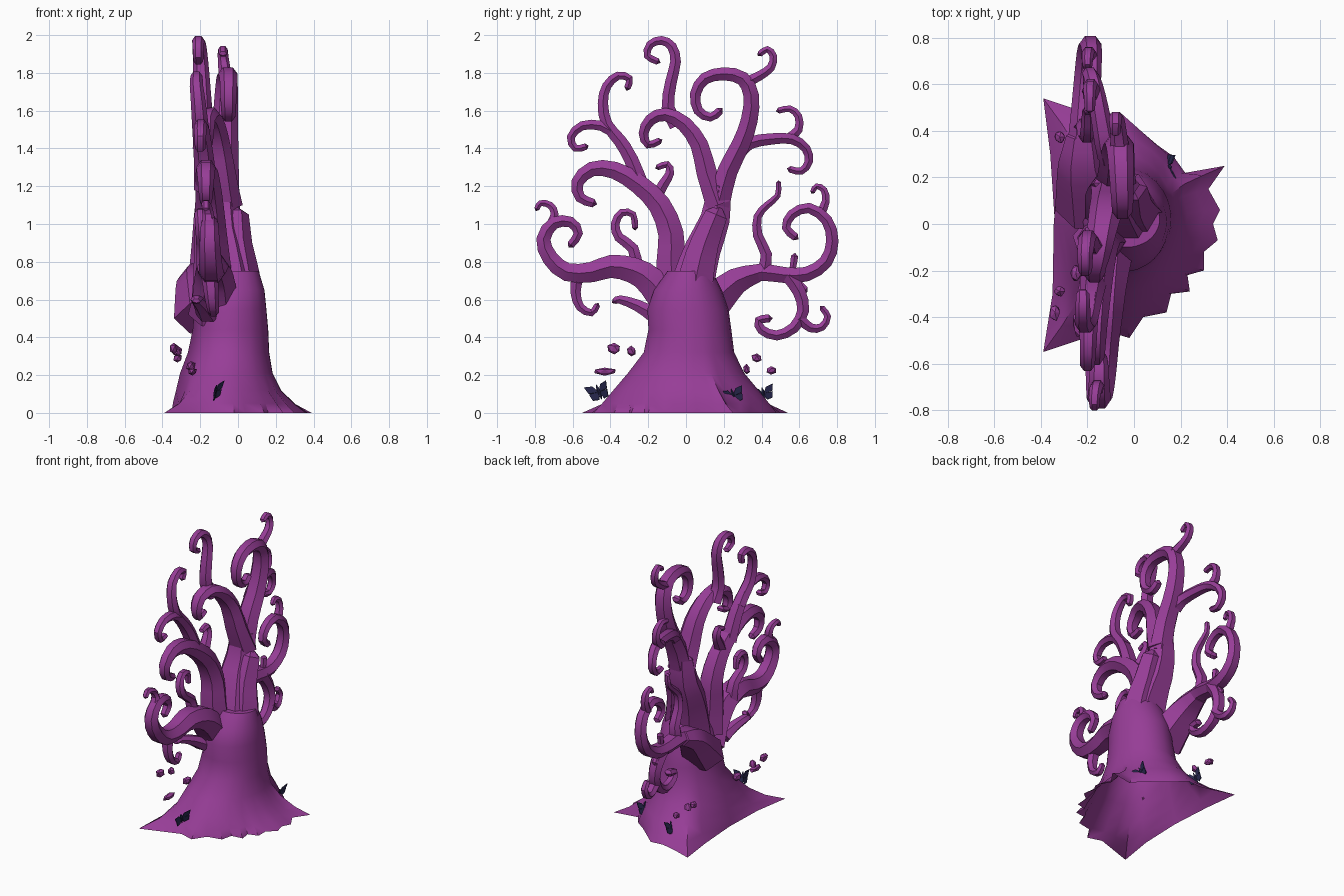
import bpy, bmesh, math, random
from mathutils import Vector

random.seed(4)


def material(name, rgb):
    m = bpy.data.materials.new(name)
    m.diffuse_color = (*rgb, 1)
    return m


PURPLE = material("purple bark", (0.31, 0.047, 0.31))
NAVY = material("dark navy wings", (0.025, 0.025, 0.09))


def finish(bm, name, mat, angle=35):
    bmesh.ops.recalc_face_normals(bm, faces=bm.faces[:])
    me = bpy.data.meshes.new(name)
    bm.to_mesh(me)
    bm.free()
    ob = bpy.data.objects.new(name, me)
    bpy.context.collection.objects.link(ob)
    me.materials.append(mat)
    if angle:
        bpy.ops.object.select_all(action='DESELECT')
        ob.select_set(True)
        bpy.context.view_layer.objects.active = ob
        bpy.ops.object.shade_smooth_by_angle(angle=math.radians(angle))
    return ob


def loft(bm, rings):
    for a, b in zip(rings, rings[1:]):
        n = len(a)
        for i in range(n):
            bm.faces.new((a[i], a[(i + 1) % n], b[(i + 1) % n], b[i]))


def spline(pts, sub=2):
    p = [Vector(q) for q in pts]
    p = [2 * p[0] - p[1]] + p + [2 * p[-1] - p[-2]]
    out = []
    for i in range(1, len(p) - 2):
        a, b, c, d = p[i - 1:i + 3]
        for k in range(sub):
            t = k / sub
            out.append(0.5 * (2 * b + (c - a) * t + (2 * a - 5 * b + 4 * c - d) * t * t
                              + (3 * b - a - 3 * c + d) * t ** 3))
    return out + [p[-2]]


def branch(name, x0, x1, r0, r1, pts, wide=1.25, power=0.7):
    """Tapered six-sided limb; pts are (y, z), x runs from x0 to x1."""
    line = spline(pts)
    n = len(line) - 1
    bm = bmesh.new()
    rings = []
    for i, q in enumerate(line):
        t = i / n
        tan = (line[min(i + 1, n)] - line[max(i - 1, 0)]).normalized()
        r = r0 + (r1 - r0) * t ** power
        x = x0 + (x1 - x0) * min(1, 1.6 * t)
        ring = []
        for k in range(6):
            a = k * math.pi / 3
            s = math.sin(a) * r
            ring.append(bm.verts.new((x + math.cos(a) * r * wide,
                                      q.x - tan.y * s, q.y + tan.x * s)))
        rings.append(ring)
    loft(bm, rings)
    bm.faces.new(rings[0])
    tip = line[-1] + (line[-1] - line[-2]).normalized() * r1 * 0.8
    v = bm.verts.new((x1, tip.x, tip.y))
    for k in range(6):
        bm.faces.new((rings[-1][k], rings[-1][(k + 1) % 6], v))
    finish(bm, name, PURPLE)


# Trunk: ragged spreading skirt with a straight back edge, rising to a rounded stem
outline = [(.39, .25), (.32, .15), (.37, .06), (.34, 0), (.36, -.07), (.30, -.12), (.30, -.2),
           (.23, -.22), (.24, -.29), (.16, -.30), (.14, -.38), (.04, -.40), (-.02, -.49),
           (-.12, -.46), (-.24, -.50), (-.39, -.55), (-.35, -.3), (-.34, 0), (-.36, .3),
           (-.39, .54), (-.27, .5), (-.15, .47), (-.06, .48), (.03, .40), (.10, .34), (.17, .29), (.22, .22)]
bm = bmesh.new()
rings = [[bm.verts.new((x, y, 0)) for x, y in outline]]
for z, cx, cy, rx, ry, mix in [(.05, -.06, 0, .29, .40, .5), (.12, -.065, 0, .26, .36, .2),
                               (.21, -.065, 0, .24, .30, .05), (.32, -.05, .015, .215, .24, 0),
                               (.44, -.04, .02, .20, .22, 0), (.55, -.04, .01, .19, .215, 0),
                               (.65, -.035, .01, .175, .18, 0), (.75, -.03, .02, .14, .12, 0)]:
    ring = []
    for x, y in outline:
        a = math.atan2(y / 1.2, x + .06)
        px, py = cx + rx * math.cos(a), cy + ry * math.sin(a)
        ring.append(bm.verts.new((px + (x - px) * mix, py + (y - py) * mix, z)))
    rings.append(ring)
loft(bm, rings)
bm.faces.new(rings[-1])
finish(bm, "trunk", PURPLE, 40)

# Main stem and the limbs of its crown
branch("main_stem", -.03, -.09, .15, .07,
       [(.0, .5), (.04, .7), (.09, .87), (.155, 1.03), (.175, 1.2)], 1.2, 1)
branch("stem_front_bulge", .02, -.02, .12, .07, [(.02, .5), (.06, .75), (.1, .9), (.16, 1.05)], 1.1, 1)
branch("centre_limb", -.08, -.17, .075, .02,
       [(.17, 1.1), (.11, 1.27), (.07, 1.42), (-.01, 1.53), (-.11, 1.58), (-.19, 1.55),
        (-.225, 1.48), (-.2, 1.42), (-.14, 1.44)], 1.4)
branch("top_limb", -.18, -.21, .045, .02,
       [(-.05, 1.52), (-.095, 1.62), (-.08, 1.75), (-.055, 1.86), (-.075, 1.94), (-.13, 1.972),
        (-.19, 1.95), (-.205, 1.89), (-.15, 1.86)])
branch("right_limb", -.08, -.05, .07, .024,
       [(.17, 1.1), (.22, 1.28), (.29, 1.42), (.335, 1.55), (.345, 1.68), (.3, 1.77), (.2, 1.795),
        (.1, 1.77), (.05, 1.69), (.065, 1.6), (.13, 1.565), (.18, 1.6)], 1.3)
branch("right_top_twig", -.06, -.08, .034, .018,
       [(.32, 1.75), (.39, 1.785), (.45, 1.83), (.462, 1.89), (.43, 1.925), (.39, 1.9)])
branch("right_side_limb", -.1, -.19, .045, .02,
       [(.28, 1.38), (.34, 1.43), (.45, 1.45), (.56, 1.45), (.635, 1.4), (.65, 1.33), (.61, 1.28), (.55, 1.29)])
branch("right_side_twig", -.18, -.19, .032, .018,
       [(.54, 1.45), (.595, 1.5), (.595, 1.57), (.55, 1.61), (.49, 1.6)])

# Lower right limb with its curls
branch("lower_right_root", -.17, -.22, .13, .055, [(.06, .5), (.17, .61), (.27, .7), (.38, .74)], 1.3, 1)
branch("lower_right_limb", -.22, -.18, .06, .024,
       [(.3, .72), (.4, .745), (.52, .73), (.64, .735), (.74, .8), (.775, .91), (.745, 1.02), (.65, 1.085),
        (.56, 1.05), (.53, .98), (.58, .93)])
branch("lower_right_tip", -.19, -.2, .03, .015,
       [(.71, 1.05), (.74, 1.12), (.73, 1.18), (.69, 1.2), (.67, 1.17)])
branch("lower_right_upper_twig", -.21, -.2, .042, .015,
       [(.41, .74), (.425, .84), (.38, .94), (.38, 1.04), (.43, 1.1), (.485, 1.15), (.49, 1.22)])
branch("lower_right_drop", -.2, -.17, .045, .024,
       [(.54, .73), (.6, .64), (.62, .54), (.57, .45), (.48, .41), (.4, .44), (.385, .49), (.44, .5)])
branch("lower_right_drop_twig", -.18, -.2, .034, .018,
       [(.6, .5), (.66, .45), (.72, .455), (.75, .51), (.72, .555)])
for y, z in [(.575, .83), (.63, .65)]:
    branch("right_knob", -.2, -.2, .018, .022, [(.56, .73), (y, z)], 1.1)

# Middle left limb with its curls
branch("middle_left_limb", -.13, -.17, .105, .026,
       [(-.06, .6), (-.08, .8), (-.08, .95), (-.14, 1.1), (-.25, 1.21), (-.38, 1.285), (-.5, 1.29),
        (-.575, 1.22), (-.56, 1.14), (-.49, 1.11)], 1.1)
branch("middle_left_twig", -.16, -.18, .04, .018,
       [(-.17, 1.12), (-.12, 1.21), (-.085, 1.27), (-.1, 1.315), (-.15, 1.3)])
branch("upper_left_limb", -.17, -.22, .05, .02,
       [(-.23, 1.18), (-.29, 1.34), (-.35, 1.44), (-.42, 1.53), (-.44, 1.64), (-.42, 1.73),
        (-.36, 1.785), (-.3, 1.77), (-.31, 1.72)])
branch("upper_left_side_twig", -.19, -.2, .04, .02,
       [(-.32, 1.4), (-.37, 1.47), (-.45, 1.52), (-.55, 1.52), (-.61, 1.46), (-.585, 1.4), (-.53, 1.41)])

# Lower left limb with its curls
branch("lower_left_limb", -.12, -.15, .12, .024,
       [(-.05, .52), (-.18, .69), (-.28, .755), (-.4, .775), (-.5, .745), (-.63, .745), (-.72, .82),
        (-.755, .92), (-.7, 1.005), (-.61, 1.01), (-.57, .95), (-.61, .89)], 1.2, .5)
branch("lower_left_tip", -.15, -.17, .03, .016,
       [(-.73, .97), (-.695, 1.05), (-.72, 1.1), (-.77, 1.11), (-.79, 1.08)])
branch("lower_left_drop", -.15, -.13, .04, .018,
       [(-.57, .75), (-.585, .64), (-.56, .56), (-.5, .53), (-.47, .57)])
branch("lower_left_upper_twig", -.17, -.2, .04, .018,
       [(-.26, .76), (-.28, .87), (-.355, .93), (-.375, 1.0), (-.34, 1.06), (-.28, 1.05), (-.27, .98)])
branch("left_stub", -.16, -.22, .05, .018, [(-.17, .52), (-.26, .57), (-.35, .6), (-.38, .59)])

# Floating bark chunks
for x, y, z, sy, sz in [(-.34, -.38, .34, .04, .035), (-.32, -.29, .325, .025, .03),
                        (-.24, -.43, .22, .065, .022), (-.25, -.21, .25, .04, .03),
                        (-.32, .375, .29, .03, .028), (-.24, .45, .225, .03, .025), (-.24, .32, .23, .02, .03)]:
    bm = bmesh.new()
    bmesh.ops.create_icosphere(bm, subdivisions=1, radius=1)
    for v in bm.verts:
        j = random.uniform(.8, 1.1)
        v.co = Vector((x + v.co.x * .026 * j, y + v.co.y * sy * j, z + v.co.z * sz * j))
    finish(bm, "bark_chunk", PURPLE, 0)


# Moths: folded pairs of thin wings around a slim body
def moth(x, y, z, turn, s):
    bm = bmesh.new()
    wings = [[(0, 0), (.3, .55), (.85, .7), (.7, .15)], [(0, 0), (.7, .1), (.6, -.4), (.2, -.5)]]
    for side in (-1, 1):
        for w in wings:
            top = [bm.verts.new((.35 * a, side * a, b)) for a, b in w]
            low = [bm.verts.new((.35 * a - .08, side * a, b - .05)) for a, b in w]
            loft(bm, [top, low])
            bm.faces.new(top)
            bm.faces.new(low[::-1])
    ring = bmesh.ops.create_icosphere(bm, subdivisions=1, radius=1)["verts"]
    for v in ring:
        v.co = Vector((v.co.x * .13, v.co.y * .13, v.co.z * .6))
    ob = finish(bm, "moth", NAVY, 0)
    ob.location, ob.scale, ob.rotation_euler = (x, y, z), (s, s, s), (.3, .25, turn)


moth(-.12, -.46, .11, -.25, .075)
moth(.15, .25, .09, .15, .07)
moth(-.17, .41, .10, .3, .068)
